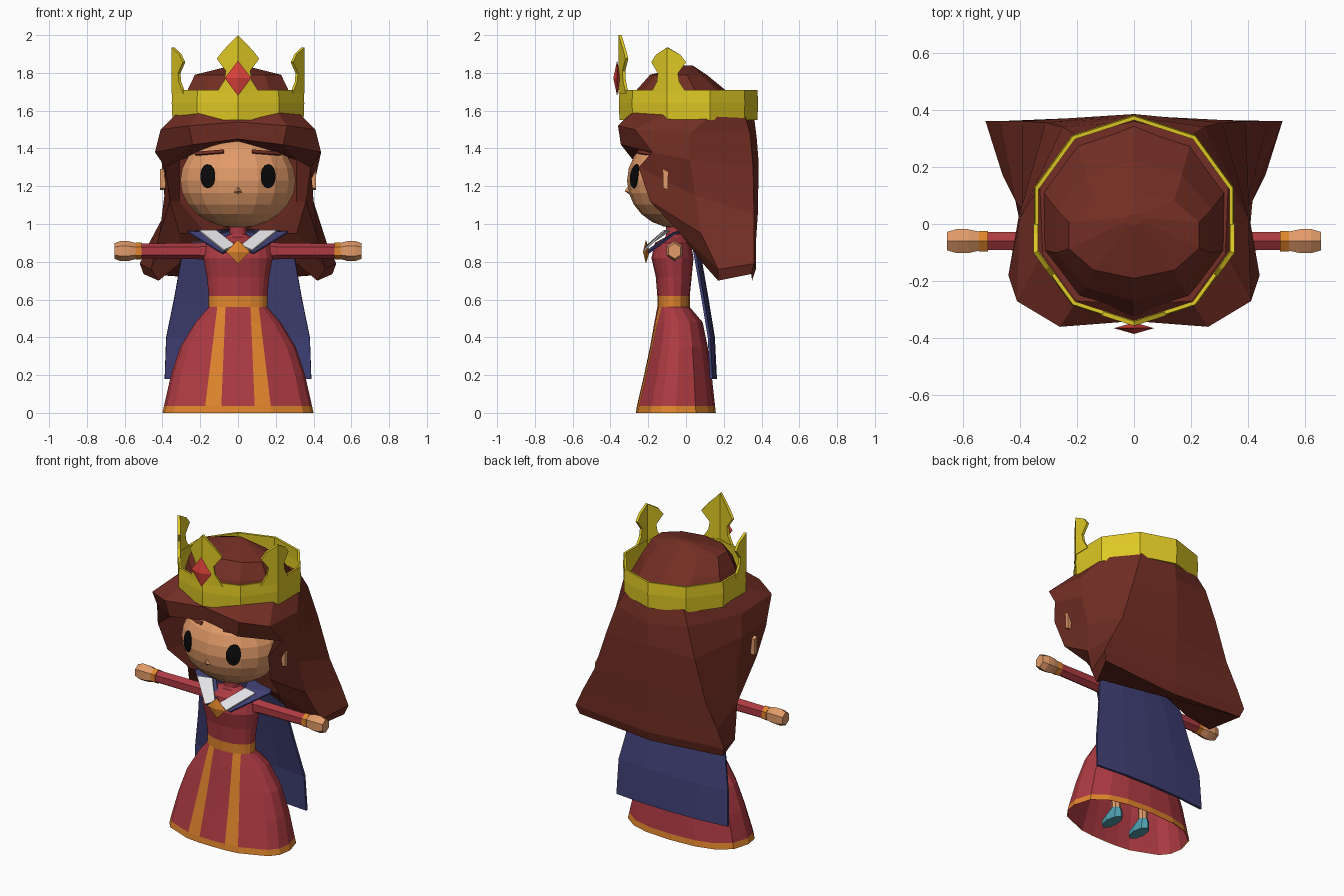
import bpy, bmesh, math
from mathutils import Vector

if "Cube" in bpy.data.objects:
    bpy.data.objects.remove(bpy.data.objects["Cube"])


def mat(name, r, g, b):
    lin = lambda c: (c / 255 / 12.92) if c < 10 else ((c / 255 + 0.055) / 1.055) ** 2.4
    m = bpy.data.materials.new(name)
    m.diffuse_color = (lin(r), lin(g), lin(b), 1)
    m.use_nodes = True
    m.node_tree.nodes["Principled BSDF"].inputs["Base Color"].default_value = m.diffuse_color
    return m


HAIR = mat("auburn", 114, 46, 36)
SKIN = mat("skin", 226, 155, 105)
RED = mat("dress red", 172, 58, 66)
ORANGE = mat("orange trim", 222, 132, 44)
NAVY = mat("navy", 64, 64, 118)
GOLD = mat("yellow gold", 222, 200, 36)
GEM = mat("gem red", 222, 66, 60)
WHITE = mat("white", 236, 236, 240)
BLACK = mat("black", 10, 10, 12)
TEAL = mat("teal", 78, 158, 174)


def make(name, verts, faces, mats, mirror=False, thick=0):
    bm = bmesh.new()
    vs = [bm.verts.new(v) for v in verts]
    for f in faces:
        bm.faces.new([vs[i] for i in f])
    bmesh.ops.recalc_face_normals(bm, faces=bm.faces)
    me = bpy.data.meshes.new(name)
    bm.to_mesh(me)
    bm.free()
    ob = bpy.data.objects.new(name, me)
    bpy.context.collection.objects.link(ob)
    for m in mats if isinstance(mats, list) else [mats]:
        me.materials.append(m)
    if thick:
        s = ob.modifiers.new("thickness", "SOLIDIFY")
        s.thickness, s.offset = thick, 0
    if mirror:
        mm = ob.modifiers.new("mirror", "MIRROR")
        mm.use_mirror_merge = False
    return ob


def loft(name, rings, mats, caps=(True, True), **kw):
    n = len(rings[0])
    verts = [p for r in rings for p in r]
    faces = [(i * n + j, i * n + (j + 1) % n, (i + 1) * n + (j + 1) % n, (i + 1) * n + j)
             for i in range(len(rings) - 1) for j in range(n)]
    if caps[0]:
        faces.append(tuple(range(n))[::-1])
    if caps[1]:
        faces.append(tuple(range(len(verts) - n, len(verts))))
    return make(name, verts, faces, mats, **kw)


def ring_z(z, rx, ry, cy, n, cx=0):
    return [(cx + rx * math.sin(math.tau * k / n), cy - ry * math.cos(math.tau * k / n), z)
            for k in range(n)]


def ring_x(x, r, cy=-0.06, cz=0.857, n=6):
    return [(x, cy + r * math.sin(math.tau * k / n), cz + 1.1 * r * math.cos(math.tau * k / n))
            for k in range(n)]


# Dress: gown profile as (z, half width, front y, back y)
profile = [(0, .40, -.265, .158), (.036, .392, -.26, .154), (.2, .355, -.222, .136),
           (.35, .305, -.19, .115), (.48, .225, -.167, .088), (.56, .155, -.152, .02),
           (.62, .155, -.152, .02), (.72, .165, -.16, .03), (.82, .183, -.183, .04),
           (.9, .17, -.165, .025), (.93, .07, -.11, -.01), (.945, .045, -.105, -.015),
           (.99, .045, -.105, -.015)]


def gown_ring(z, rx, y0, y1, inset=0):
    t = min(z / .56, 1)
    p = .8 + .15 * t
    edges = [min(x / rx, .9) ** (1 / p) for x in (.09 - .024 * t, .178 - .068 * t)]
    half = [math.asin(e) for e in edges] + [math.radians(a) for a in (56, 73, 90, 115, 140, 160)]
    if rx < .1:
        half[:2] = [math.radians(24), math.radians(40)]
    full = [0] + half + [math.pi] + [math.tau - a for a in reversed(half)]
    rx, ry, cy = rx - inset, (y1 - y0) / 2 - inset, (y0 + y1) / 2
    soft = lambda v: math.copysign(abs(v) ** p, v)
    return [(rx * soft(math.sin(a)), cy - ry * soft(math.cos(a)), z) for a in full]


rings = [gown_ring(*p) for p in profile]
gown = loft("gown", rings, [RED, ORANGE], caps=(False, True))
cols = len(rings[0])
for i, f in enumerate(gown.data.polygons):
    row, col = divmod(i, cols)
    if row in (0, 5) or (row < 5 and col in (1, cols - 2)):
        f.material_index = 1
loft("skirt_lining", [gown_ring(*p, inset=.006) for p in profile[:6]], RED, caps=(False, True))

# Arms: sleeves, cuffs, hands
loft("sleeve", [ring_x(.12, .048), ring_x(.22, .039), ring_x(.515, .036)], RED, mirror=True)
loft("cuff", [ring_x(.512, .041), ring_x(.543, .041)], ORANGE, mirror=True)
loft("hand", [ring_x(.54, .038), ring_x(.58, .048), ring_x(.62, .049), ring_x(.655, .037)], SKIN, mirror=True)

# Legs and shoes under the skirt
loft("leg", [ring_z(z, r, r, -.04, 8, .1) for z, r in ((.04, .028), (.5, .034))], SKIN, mirror=True)
loft("shoe", [ring_z(z, rx, ry, cy, 8, .1) for z, rx, ry, cy in
              ((.005, .038, .08, -.075), (.03, .04, .08, -.075), (.06, .036, .05, -.05), (.075, .03, .03, -.04))],
     TEAL, mirror=True)

# Cape: rows of (z, half width, y), edges wrapped slightly forward
rows = [(.965, .2, .05), (.82, .3, .075), (.62, .335, .11), (.4, .38, .146), (.18, .388, .157)]
verts = [(w * k / 2, y - .006 * k * k, z) for z, w, y in rows for k in range(-2, 3)]
faces = [(i * 5 + j, i * 5 + j + 1, i * 5 + j + 6, i * 5 + j + 5) for i in range(4) for j in range(4)]
make("cape", verts, faces, NAVY, thick=.014)

# Collar: navy shoulder flap with a white lapel on top
make("collar_navy", [(.265, -.05, .957), (.1, -.07, .95), (.0, -.19, .868), (.085, -.2, .846),
                     (.21, .045, .962), (.05, .045, .965)],
     [(0, 1, 2, 3), (0, 4, 5, 1)], NAVY, mirror=True, thick=.01)
make("collar_white", [(.205, -.115, .964), (.115, -.09, .964), (.015, -.205, .885), (.075, -.222, .86)],
     [(0, 1, 2, 3)], WHITE, mirror=True, thick=.01)


def diamond(name, w, h, y, z, out, back, m):
    pts = [(w, y, z), (0, y, z + h), (-w, y, z), (0, y, z - h), (0, y - out, z), (0, y + back, z)]
    make(name, pts, [(i, (i + 1) % 4, k) for k in (4, 5) for i in range(4)], m)


diamond("brooch", .065, .063, -.212, .853, .016, .02, ORANGE)

# Head
C, R = Vector((0, -.05, 1.23)), Vector((.31, .262, .252))
bm = bmesh.new()
bmesh.ops.create_uvsphere(bm, u_segments=18, v_segments=12, radius=1)
for v in bm.verts:
    v.co = Vector([c + r * q for c, r, q in zip(C, R, v.co)])
me = bpy.data.meshes.new("head")
bm.to_mesh(me)
bm.free()
me.materials.append(SKIN)
bpy.context.collection.objects.link(bpy.data.objects.new("head", me))


def on_face(x, z, lift=.005):
    d = 1 - ((x - C.x) / R.x) ** 2 - ((z - C.z) / R.z) ** 2
    return (x, C.y - R.y * math.sqrt(max(d, 0)) - lift, z)


# Eyes, brows, nose, ears
oval = [on_face(.16 + .039 * math.sin(math.tau * k / 14), 1.253 + .064 * math.cos(math.tau * k / 14))
        for k in range(14)]
make("eye", oval + [on_face(.16, 1.253)], [(k, 14, (k + 1) % 14) for k in range(14)], BLACK,
     mirror=True, thick=.004)
brow = [on_face(.075 + .05 * k, z - .004 * k) for z in (1.376, 1.392) for k in range(4)]
make("brow", brow, [(k, k + 1, k + 5, k + 4) for k in range(3)], HAIR, mirror=True, thick=.008)
make("nose", [(-.03, -.29, 1.165), (.03, -.29, 1.165), (0, -.295, 1.215), (0, -.325, 1.175), (0, -.29, 1.15)],
     [(0, 3, 2), (1, 2, 3), (0, 4, 3), (1, 3, 4)], SKIN)
loft("ear", [[(x, -.108 + a * .013, 1.235 + b * .055) for a, b in ((-1, -.8), (1, -1), (1, .8), (-1, 1))]
             for x in (.385, .412)], SKIN, mirror=True)

# Hair: half rings from front centre to back centre, mirrored across x
half_rings = [
    [(0, -.28, 1.6), (.2, -.27, 1.6), (.32, -.1, 1.59), (.33, .14, 1.58), (.2, .31, 1.58), (0, .36, 1.57)],
    [(0, -.34, 1.54), (.26, -.36, 1.52), (.41, -.27, 1.5), (.4, .02, 1.48), (.25, .34, 1.48), (0, .375, 1.45)],
    [(0, -.33, 1.45), (.24, -.345, 1.42), (.44, -.18, 1.38), (.405, .02, 1.34), (.31, .355, 1.3), (0, .385, 1.32)],
    [(0, -.1, 1.43), (.31, -.06, 1.34), (.385, -.25, 1.3), (.39, .05, 1.15), (.39, .36, 1.05), (0, .38, 1.05)],
    [(0, 0, 1.15), (.31, -.05, 1.12), (.36, -.19, 1.12), (.415, .08, .95), (.47, .36, .9), (0, .37, .9)],
    [(0, .05, 1.0), (.17, 0, .95), (.31, -.03, .95), (.46, .17, .76), (.52, .36, .79), (0, .37, .76)],
    [(0, .15, .87), (.15, .1, .85), (.31, .09, .79), (.42, .17, .7), (.5, .345, .735), (0, .35, .7)]]
hair_rings = [h + [(-x, y, z) for x, y, z in reversed(h[1:-1])] for h in half_rings]
loft("long_hair", hair_rings, HAIR)
loft("hair_top", [ring_z(1.56, .34, .34, .015, 10), ring_z(1.7, .285, .245, -.025, 10),
                  ring_z(1.79, .24, .15, -.04, 10), ring_z(1.84, .03, .02, .015, 10)], HAIR)

# Crown: ten-sided band with folded spikes on three corners
CY, CR = .013, .358
band = [ring_z(z, r, r, CY, 10) for z, r in ((1.55, CR), (1.64, CR + .004), (1.71, CR))]
loft("crown_band", band, GOLD, caps=(False, False), thick=.014)
spike = [(.115, 1.69), (.07, 1.76), (.062, 1.81), (.11, 1.875), (.075, 1.92)]


def crown_spike(name, angle, drop, wide, top):
    n = len(spike)
    prof = [(x * wide, 1.69 + (z - 1.69) * drop) for x, z in spike]
    pts = [(0, 0, z) for _, z in prof] + [(0, 0, top)]
    pts += [(s * x, x * math.tan(math.radians(18)), z) for s in (1, -1) for x, z in prof]
    out = []
    for x, y, z in pts:
        y -= CR + .004
        out.append((x * math.cos(angle) - y * math.sin(angle),
                    CY + x * math.sin(angle) + y * math.cos(angle), z))
    fs = []
    for base in (n + 1, 2 * n + 1):
        fs += [(i, base + i, base + i + 1, i + 1) for i in range(n - 1)]
        fs.append((n - 1, base + n - 1, n))
    make(name, out, fs, GOLD, thick=.016)


crown_spike("crown_front_spike", 0, 1, 1, 2.0)
crown_spike("crown_right_spike", math.radians(72), .9, .86, 1.935)
crown_spike("crown_left_spike", math.radians(-72), .9, .86, 1.935)
diamond("crown_gem", .07, .093, -.365, 1.772, .02, .02, GEM)
